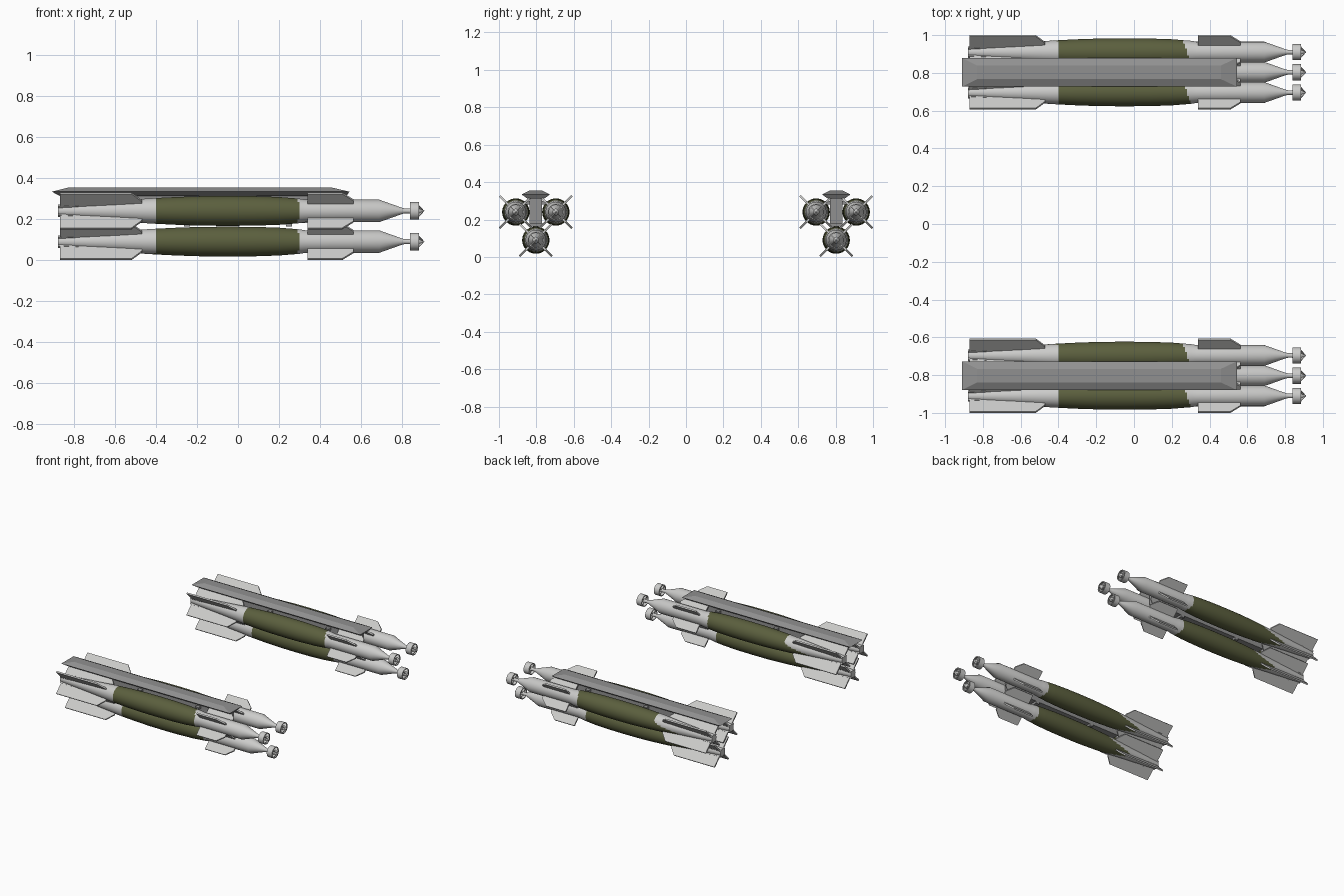
import bpy, bmesh, math
from mathutils import Matrix, Vector

if "Cube" in bpy.data.objects:
    bpy.data.objects.remove(bpy.data.objects["Cube"])


def mat(name, c):
    m = bpy.data.materials.new(name)
    m.diffuse_color = (*c, 1)
    m.use_nodes = True
    m.node_tree.nodes["Principled BSDF"].inputs["Base Color"].default_value = m.diffuse_color
    return m


GREY = mat("light_grey", (0.60, 0.60, 0.59))
GREEN = mat("olive_green", (0.105, 0.115, 0.048))
RACK = mat("rack_grey", (0.28, 0.28, 0.28))
SEG = 40


def lathe(bm, prof):
    """Spin (x, r) points around the x axis."""
    rings = []
    for x, r in prof:
        rings.append([bm.verts.new((x, r * math.cos(2 * math.pi * i / SEG),
                                    r * math.sin(2 * math.pi * i / SEG))) for i in range(SEG)])
    for a, b in zip(rings, rings[1:]):
        for i in range(SEG):
            j = (i + 1) % SEG
            bm.faces.new((a[i], a[j], b[j], b[i]))
    return rings


def plate(bm, pts, thick, ang):
    """Flat (x, radius) outline given thickness and turned about the x axis."""
    rot = Matrix.Rotation(ang, 3, 'X')
    sides = [[bm.verts.new(rot @ Vector((x, s * thick / 2, r))) for x, r in pts] for s in (-1, 1)]
    bm.faces.new(sides[0])
    bm.faces.new(sides[1][::-1])
    n = len(pts)
    for i in range(n):
        j = (i + 1) % n
        bm.faces.new((sides[0][i], sides[1][i], sides[1][j], sides[0][j]))


def finish(bm, name, mats):
    bmesh.ops.recalc_face_normals(bm, faces=bm.faces)
    me = bpy.data.meshes.new(name)
    bm.to_mesh(me)
    bm.free()
    for m in mats:
        me.materials.append(m)
    me.polygons.foreach_set("use_smooth", [True] * len(me.polygons))
    me.set_sharp_from_angle(angle=math.radians(30))
    return me


def place(me, name, loc):
    o = bpy.data.objects.new(name, me)
    o.location = loc
    bpy.context.collection.objects.link(o)


def body_mesh():
    key = [(-.88, .028), (-.80, .034), (-.60, .048), (-.45, .060), (-.40, .063), (-.30, .068),
           (-.18, .072), (-.05, .073), (.08, .072), (.20, .068), (.30, .060), (.33, .055),
           (.69, .055), (.80, .016), (.815, .012), (.85, .012)]
    prof = []
    for (x0, r0), (x1, r1) in zip(key, key[1:]):
        fine = -.7 < x0 < -.4 or .15 < x0 < .3
        n = max(1, round((x1 - x0) / .01)) if fine else 1
        prof += [(x0 + (x1 - x0) * k / n, r0 + (r1 - r0) * k / n) for k in range(n)]
    prof.append(key[-1])
    bm = bmesh.new()
    rings = lathe(bm, prof)
    bm.faces.new(rings[0])
    bm.faces.new(rings[-1])
    # olive middle with a slanted rear edge reaching back on the lower +y side
    for f in bm.faces:
        c = f.calc_center_median()
        r = math.hypot(c.y, c.z)
        if r < .03:
            continue
        d = max(0, (c.y - c.z) / r / math.sqrt(2))
        back = -.40 - .23 * d ** 3
        front = .28 - .02 * c.y / r
        f.material_index = int(back < c.x < front)
    return finish(bm, "body", [GREY, GREEN])


def fins_mesh(name, pts, thick):
    bm = bmesh.new()
    for k in range(4):
        plate(bm, pts, thick, math.pi / 4 + k * math.pi / 2)
    return finish(bm, name, [GREY])


def nose_mesh():
    bm = bmesh.new()
    # ring shroud
    lathe(bm, [(.84, .037), (.84, .043), (.885, .043), (.885, .037), (.84, .037)])
    # pointed hub
    lathe(bm, [(.835, .012), (.885, .018), (.91, .003), (.911, .0005)])
    for k in range(4):
        plate(bm, [(.843, .008), (.843, .04), (.884, .04), (.905, .008)], .005,
              math.pi / 4 + k * math.pi / 2)
    bmesh.ops.remove_doubles(bm, verts=bm.verts, dist=1e-5)
    return finish(bm, "nose_ring", [GREY])


def rails_mesh():
    bm = bmesh.new()
    for s in range(4):
        plate(bm, [(-.88, .02), (-.88, .036), (-.78, .042), (-.78, .02)], .014,
              math.pi / 4 + s * math.pi / 2)
    return finish(bm, "tail_rails", [GREY])


def beam_mesh():
    """Bevelled rack beam, lofted from three rectangles."""
    bm = bmesh.new()
    rings = [[bm.verts.new(p) for p in ((x0, -w, z), (x1, -w, z), (x1, w, z), (x0, w, z))]
             for x0, x1, w, z in ((-.87, .53, .045, .312), (-.91, .545, .076, .334),
                                  (-.83, .46, .036, .354))]
    for a, b in zip(rings, rings[1:]):
        for i in range(4):
            j = (i + 1) % 4
            bm.faces.new((a[i], a[j], b[j], b[i]))
    bm.faces.new(rings[0])
    bm.faces.new(rings[-1])
    me = finish(bm, "rack_beam", [RACK])
    me.polygons.foreach_set("use_smooth", [False] * len(me.polygons))
    return me


def box_mesh(name, boxes):
    bm = bmesh.new()
    for c, s in boxes:
        bmesh.ops.create_cube(bm, size=1, matrix=Matrix.Translation(c) @ Matrix.Diagonal((*s, 1)))
    return finish(bm, name, [RACK])


parts = {
    "body": body_mesh(),
    "tail_fins": fins_mesh("tail_fins", [(-.87, .02), (-.87, .122), (-.52, .122), (-.47, .07),
                                         (-.47, .04)], .011),
    "front_fins": fins_mesh("front_fins", [(.34, .04), (.34, .122), (.51, .122), (.565, .075),
                                           (.565, .04)], .011),
    "nose_ring": nose_mesh(),
    "tail_rails": rails_mesh(),
}
beam = beam_mesh()
# central pylon and the small cross braces holding the three stores
pylon = box_mesh("rack_pylon", [((0, 0, .25), (1.0, .066, .14))])
braces = box_mesh("rack_braces", [((x, 0, z), (.03, w, .018))
                                  for x in (-.25, .25) for z, w in ((.172, .07), (.29, .13))])

for side, cy in (("left", -.803), ("right", .803)):
    for pos, dy, z in (("lower", 0, .09), ("upper_a", -.107, .24), ("upper_b", .107, .24)):
        for name, me in parts.items():
            place(me, f"{side}_{pos}_{name}", (0, cy + dy, z))
    place(beam, f"{side}_rack_beam", (0, cy, 0))
    place(pylon, f"{side}_rack_pylon", (0, cy, 0))
    place(braces, f"{side}_rack_braces", (0, cy, 0))
